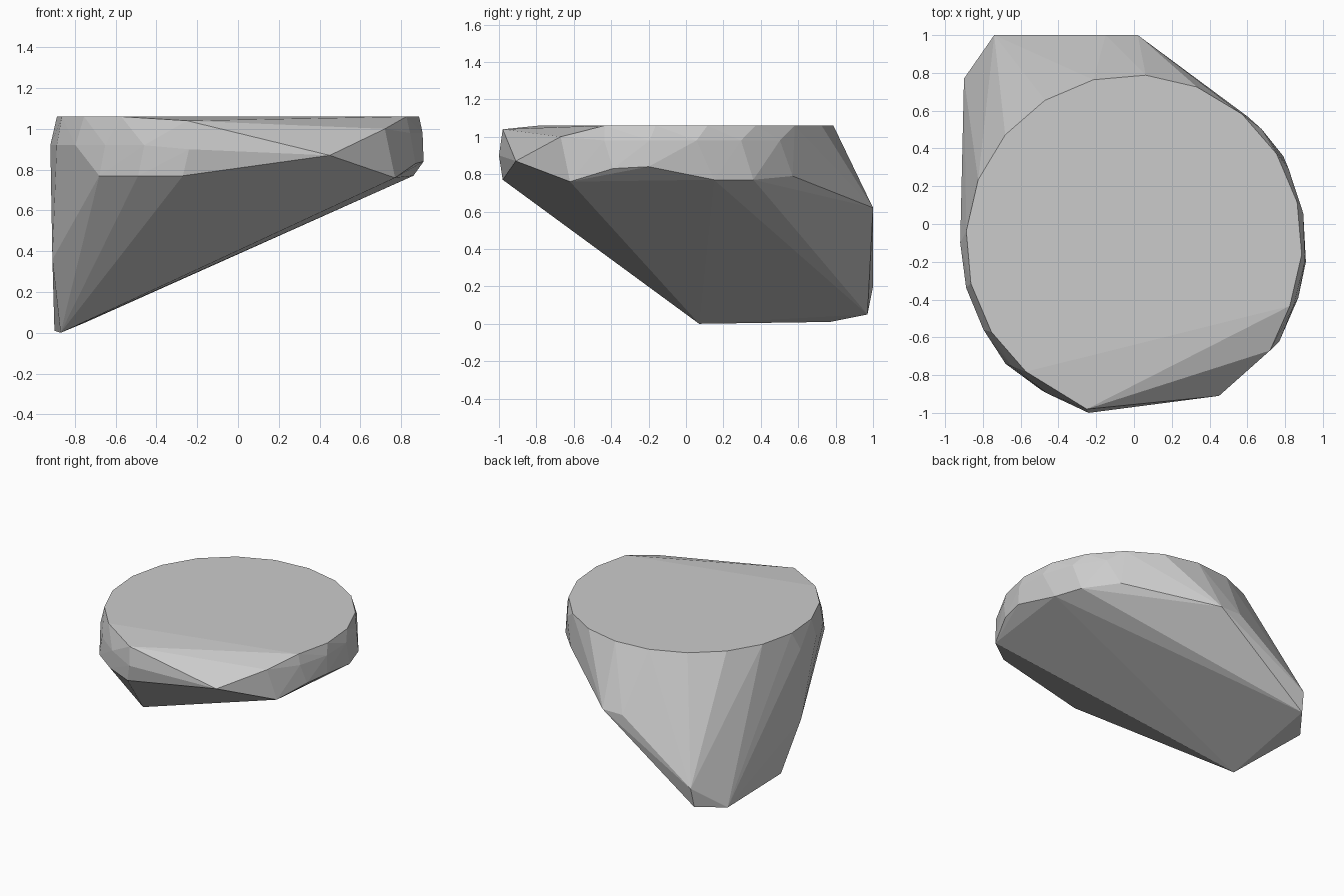
import bpy
import bmesh
from math import cos, sin, radians
from mathutils import Vector

# Remove the default object only
default_cube = bpy.data.objects.get("Cube")
if default_cube:
    bpy.data.objects.remove(default_cube, do_unlink=True)


def make_material(name, colour):
    material = bpy.data.materials.new(name)
    material.use_nodes = True
    material.diffuse_color = colour
    shader = material.node_tree.nodes["Principled BSDF"]
    shader.inputs["Base Color"].default_value = colour
    return material


def oval_arc(radius_x, radius_y, height, start, stop, step):
    """Points along part of an oval that sits slightly towards the front."""
    centre_y = -0.1
    points = []
    for degrees in range(start, stop, step):
        angle = radians(degrees)
        points.append(Vector((radius_x * cos(angle),
                              centre_y + radius_y * sin(angle),
                              height)))
    return points


def build_hull(name, points, material):
    """Wrap the points in a faceted convex shell with flat faces."""
    mesh = bpy.data.meshes.new(name)
    shell = bmesh.new()
    for point in points:
        shell.verts.new(point)
    result = bmesh.ops.convex_hull(shell, input=shell.verts[:])
    unused = {item for item in result["geom_interior"] + result["geom_unused"]
              if isinstance(item, bmesh.types.BMVert)}
    bmesh.ops.delete(shell, geom=list(unused), context="VERTS")
    bmesh.ops.recalc_face_normals(shell, faces=shell.faces[:])
    for face in shell.faces:
        face.smooth = False
    shell.to_mesh(mesh)
    shell.free()
    mesh.materials.append(material)
    stone = bpy.data.objects.new(name, mesh)
    bpy.context.collection.objects.link(stone)
    return stone


# Flat oval top, open at the front right where the corner is cut away
top_rim = oval_arc(0.89, 0.89, 1.06, -22, 248, 18)

# Slightly wider band under the rim, on the left and on the right
left_band = oval_arc(0.92, 0.92, 0.92, 180, 256, 15)
right_band = oval_arc(0.91, 0.9, 0.98, -38, 50, 16)

# Chipped corner at the front
front_chip = [
    (-0.25, -0.98, 1.04), (-0.24, -1, 0.9), (-0.27, -0.98, 0.77),
    (0.45, -0.91, 0.87), (0.72, -0.67, 1),
]

# Lower edge of the band, where the sides turn under
lower_edge = [
    (-0.68, -0.74, 0.77), (-0.49, -0.88, 0.77),
    (0.77, -0.62, 0.76), (0.87, -0.39, 0.83), (0.91, -0.2, 0.84),
    (0.86, 0.15, 0.77), (0.79, 0.36, 0.77), (0.6, 0.57, 0.79),
]

# Back wall and the low tip on the left
back_wall = [
    (0.02, 1, 0.62), (-0.15, 1, 0.62), (-0.74, 1, 0.2),
    (-0.75, 0.97, 0.05),
]
low_tip = [
    (-0.9, 0.77, 0.01), (-0.87, 0.07, 0), (-0.91, -0.12, 0.36),
]

grey = make_material("stone grey", (0.6, 0.6, 0.6, 1))
build_hull("faceted_stone",
           top_rim + left_band + right_band + front_chip
           + lower_edge + back_wall + low_tip,
           grey)
